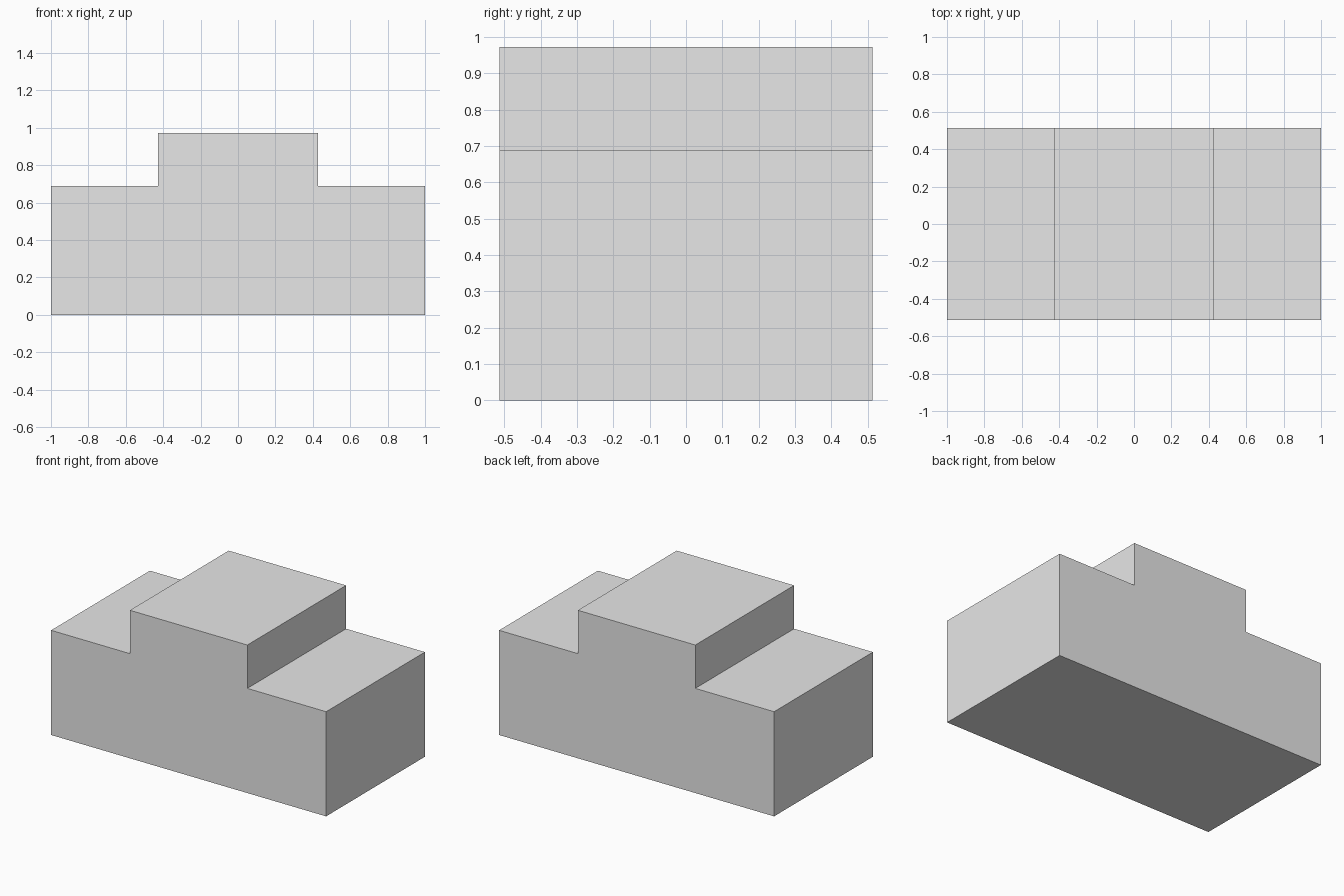
import bpy
import bmesh

cube = bpy.data.objects.get("Cube")
if cube:
    bpy.data.objects.remove(cube, do_unlink=True)

HALF_LENGTH, HALF_DEPTH = 1.0, 0.513
HALF_STEP, SHOULDER, TOP = 0.427, 0.688, 0.973

# Plain grey material
grey = bpy.data.materials.new("light_grey")
grey.use_nodes = True
colour = (0.8, 0.8, 0.8, 1.0)
grey.diffuse_color = colour
grey.node_tree.nodes["Principled BSDF"].inputs["Base Color"].default_value = colour

# Stepped profile: right half mirrored to the left
right_half = [(HALF_LENGTH, 0), (HALF_LENGTH, SHOULDER),
              (HALF_STEP, SHOULDER), (HALF_STEP, TOP)]
profile = right_half + [(-x, z) for x, z in reversed(right_half)]

# Extrude the profile from front to back
bm = bmesh.new()
front = bm.faces.new([bm.verts.new((x, -HALF_DEPTH, z)) for x, z in profile])
result = bmesh.ops.extrude_face_region(bm, geom=[front], use_keep_orig=True)
back_verts = [v for v in result["geom"] if isinstance(v, bmesh.types.BMVert)]
bmesh.ops.translate(bm, verts=back_verts, vec=(0, 2 * HALF_DEPTH, 0))
bmesh.ops.recalc_face_normals(bm, faces=bm.faces)

mesh = bpy.data.meshes.new("stepped_block")
bm.to_mesh(mesh)
bm.free()
mesh.materials.append(grey)
block = bpy.data.objects.new("stepped_block", mesh)
bpy.context.collection.objects.link(block)
